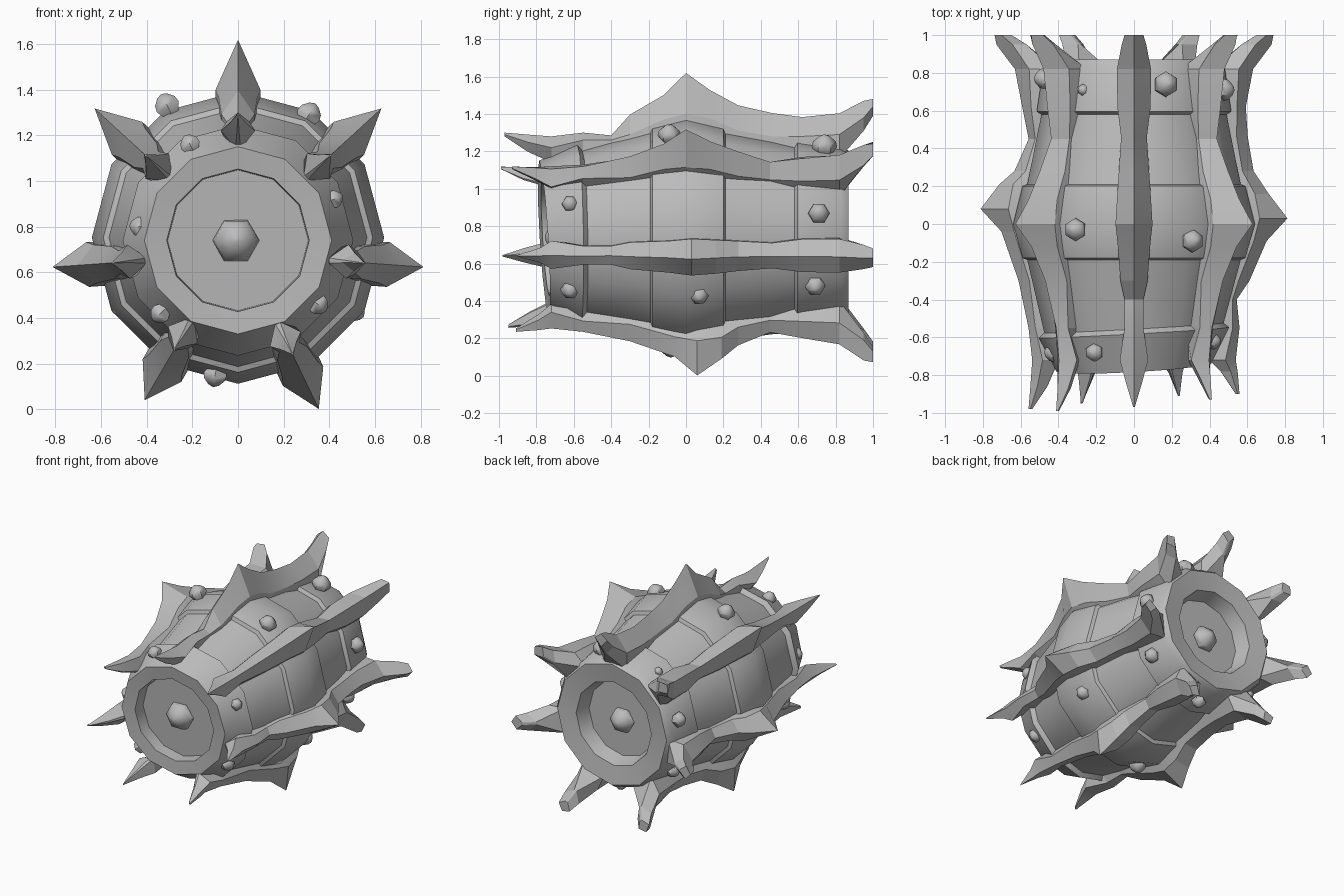
import bpy
import math
from mathutils import Vector, Matrix

cube = bpy.data.objects.get("Cube")
if cube:
    bpy.data.objects.remove(cube)

AXIS_Z = 0.74

grey = bpy.data.materials.new("plain_grey")
grey.use_nodes = True
colour = (0.5, 0.5, 0.5, 1)
grey.diffuse_color = colour
grey.node_tree.nodes["Principled BSDF"].inputs["Base Color"].default_value = colour


def add_object(name, verts, faces, smooth_angle):
    mesh = bpy.data.meshes.new(name)
    mesh.from_pydata(verts, [], faces)
    mesh.materials.append(grey)
    ob = bpy.data.objects.new(name, mesh)
    bpy.context.collection.objects.link(ob)
    bpy.ops.object.select_all(action='DESELECT')
    ob.select_set(True)
    bpy.context.view_layer.objects.active = ob
    bpy.ops.object.mode_set(mode='EDIT')
    bpy.ops.mesh.select_all(action='SELECT')
    bpy.ops.mesh.normals_make_consistent(inside=False)
    bpy.ops.object.mode_set(mode='OBJECT')
    bpy.ops.object.shade_smooth_by_angle(angle=math.radians(smooth_angle))
    return ob


def loft(rings):
    """Skin equal-sized rings of points and cap both ends."""
    n = len(rings[0])
    verts = [p for ring in rings for p in ring]
    faces = [(k * n + i, k * n + (i + 1) % n, (k + 1) * n + (i + 1) % n, (k + 1) * n + i)
             for k in range(len(rings) - 1) for i in range(n)]
    last = (len(rings) - 1) * n
    faces += [tuple(reversed(range(n))), tuple(range(last, last + n))]
    return verts, faces


def circle(radius, height, sides):
    return [Vector((radius * math.cos(math.tau * i / sides),
                    radius * math.sin(math.tau * i / sides), height)) for i in range(sides)]


# Barrel: recessed ends, bulging staves and three raised bands (radius, y)
barrel_profile = [
    (0.308, -0.66), (0.312, -0.75), (0.41, -0.76), (0.505, -0.575), (0.475, -0.55),
    (0.565, -0.19), (0.59, -0.18), (0.64, 0.0), (0.59, 0.2), (0.565, 0.21),
    (0.49, 0.58), (0.515, 0.595), (0.48, 0.83), (0.45, 0.87), (0.31, 0.85), (0.28, 0.74)]
rings = []
for radius, y in barrel_profile:
    ring = [Vector((p.x, y, p.y)) for p in circle(radius, 0, 12)]
    if y < -0.5:                      # the front end sits slightly askew
        for p in ring:
            p.y += 0.055 * p.x - (0.06 if y < -0.6 else 0.015) * p.z
    centre_z = AXIS_Z + (0.012 if y > -0.5 else 0)
    rings.append([p + Vector((0, 0, centre_z)) for p in ring])
add_object("barrel", *loft(rings), 30.5)

# Spiked ribs: wedge sections (y, ridge radius, half width, side radius, keel radius)
rib_sections = [
    (-0.98, 0.56, 0.004, 0.55, 0.54), (-0.86, 0.55, 0.04, 0.51, 0.46),
    (-0.72, 0.54, 0.075, 0.48, 0.40), (-0.55, 0.56, 0.05, 0.52, 0.42),
    (-0.30, 0.61, 0.072, 0.55, 0.45), (-0.12, 0.70, 0.085, 0.63, 0.5),
    (0.0, 0.81, 0.098, 0.66, 0.5), (0.13, 0.71, 0.09, 0.635, 0.5),
    (0.28, 0.63, 0.08, 0.57, 0.45), (0.46, 0.60, 0.068, 0.54, 0.42),
    (0.62, 0.59, 0.088, 0.54, 0.42), (0.82, 0.63, 0.09, 0.55, 0.42),
    (0.95, 0.73, 0.065, 0.64, 0.57), (1.0, 0.74, 0.05, 0.70, 0.65)]


def rib(name, angle, root_z, peak_shift, lift, notch_y, front_tip):
    out = Vector((math.cos(math.radians(angle)), 0, math.sin(math.radians(angle))))
    side = Vector((-out.z, 0, out.x))
    sections = list(rib_sections)
    if notch_y < 0:                   # chipped notch ahead of the peak
        sections.insert(4, (-0.40, 0.545, 0.05, 0.52, 0.42))
    else:                             # chipped notch behind the peak
        sections[9] = (notch_y, 0.555, 0.06, 0.52, 0.42)
    rings = []
    for y, ridge, width, edge, keel in sections:
        rise = lift * max(0, 1 - abs(y - 0.2) / 0.75) ** 0.5 if y > -0.35 else 0
        # flat-sided foot on the barrel, pointed keel under the free prongs
        foot = width * (1 if -0.6 < y < 0.85 else 0.15)
        if abs(y) < 0.2:
            y += peak_shift
        elif y < -0.8:
            y += 0.98 + front_tip
        base = Vector((0, y, root_z))
        rings.append([base + out * (ridge + rise), base + out * edge + side * width,
                      base + out * keel + side * foot, base + out * keel - side * foot,
                      base + out * edge - side * width])
    add_object(name, *loft(rings), 12)


rib("top_rib", 90, AXIS_Z, 0, 0.08, -0.4, -0.97)
rib("upper_left_rib", 42.6, AXIS_Z, 0, 0.05, 0.45, -0.93)
rib("upper_right_rib", 137.4, AXIS_Z, 0, 0.05, 0.45, -0.99)
rib("left_rib", -4, 0.68, 0.03, 0.005, -0.47, -0.90)
rib("right_rib", 184, 0.68, 0.08, 0.005, 0.45, -0.98)
rib("lower_left_rib", -64.4, AXIS_Z, 0.06, 0.01, 0.45, -0.91)
rib("lower_right_rib", 239.7, AXIS_Z, 0.02, 0, -0.4, -0.95)


# Studs: lumpy rounded knobs pointing along a direction
def stud(name, place, direction, size, height=0.9):
    turn = direction.to_track_quat('Z', 'Y').to_matrix().to_4x4()
    move = Matrix.Translation(place) @ turn
    shape = [(0.6, -0.8), (1.0, -0.1), (0.9, 0.4), (0.45, 0.85), (0.08, 1.0)]
    rings = [[move @ (p * size) for p in circle(r, h * height, 6)] for r, h in shape]
    add_object(name, *loft(rings), 50)


# Band studs: (x, y, z, size), each pointing away from the barrel axis
band_studs = {
    "front": [(-0.21, -0.68, 1.16, 0.05), (0.42, -0.62, 0.92, 0.045),
              (0.35, -0.62, 0.46, 0.052), (-0.43, -0.68, 0.80, 0.05),
              (-0.34, -0.66, 0.42, 0.05)],
    "middle": [(-0.31, -0.03, 1.33, 0.062), (0.31, -0.09, 1.29, 0.062),
               (0.51, 0.07, 0.43, 0.052), (-0.51, 0.0, 0.45, 0.052),
               (-0.10, -0.08, 0.15, 0.058)],
    "back": [(-0.27, 0.71, 1.16, 0.032), (0.17, 0.74, 1.23, 0.068), (0.48, 0.71, 0.87, 0.058),
             (-0.48, 0.77, 0.88, 0.055), (0.42, 0.69, 0.48, 0.055),
             (-0.40, 0.72, 0.46, 0.05), (0.03, 0.72, 0.25, 0.05)]}
for band, spots in band_studs.items():
    for i, (x, y, z, size) in enumerate(spots):
        stud(f"{band}_stud_{i + 1}", Vector((x, y, z)), Vector((x, 0, z - AXIS_Z)), size)

# Large knobs in the middle of both recessed ends
stud("front_knob", Vector((-0.01, -0.66, AXIS_Z)), Vector((0, -1, 0)), 0.105)
stud("back_knob", Vector((0, 0.74, AXIS_Z)), Vector((0, 1, 0)), 0.095)
